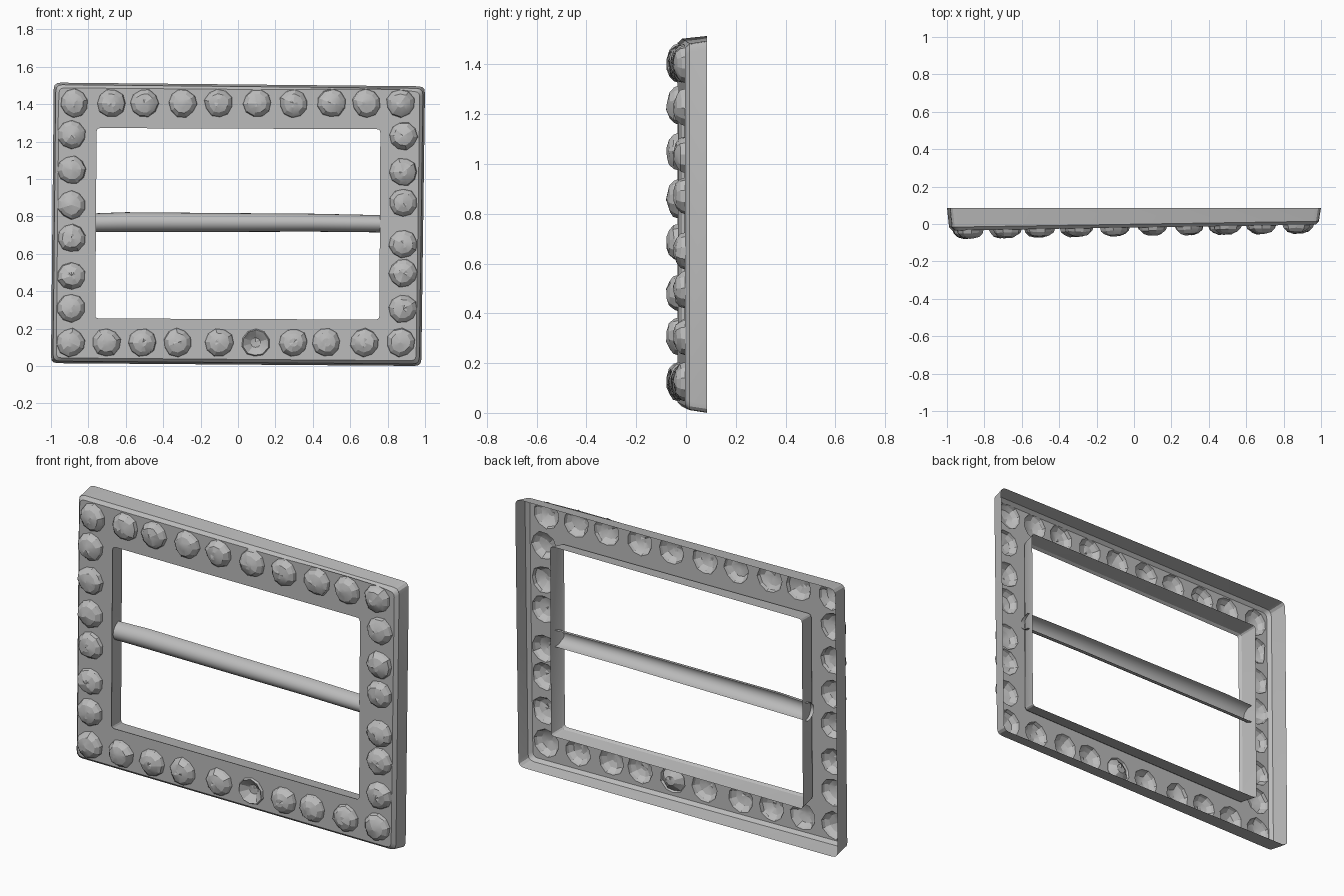
import bpy, bmesh, math, random
from mathutils import Vector

random.seed(4)
if "Cube" in bpy.data.objects:
    bpy.data.objects.remove(bpy.data.objects["Cube"], do_unlink=True)

grey = bpy.data.materials.new("cast grey metal")
grey.use_nodes = True
COL = (0.5, 0.5, 0.5, 1)
grey.diffuse_color = COL
grey.node_tree.nodes["Principled BSDF"].inputs["Base Color"].default_value = COL

BACK = 0.085      # open rear rim
SIDES = 10        # facets around each stone
RADIUS = 0.077


def front_y(x):
    """The front sheet leans forward slightly towards the right-hand end."""
    return -0.019 + 0.016 * x


def finish(bm, name, smooth=None):
    bmesh.ops.recalc_face_normals(bm, faces=bm.faces[:])
    me = bpy.data.meshes.new(name)
    bm.to_mesh(me)
    bm.free()
    me.materials.append(grey)
    ob = bpy.data.objects.new(name, me)
    bpy.context.scene.collection.objects.link(ob)
    if smooth:
        bpy.ops.object.select_all(action='DESELECT')
        ob.select_set(True)
        bpy.context.view_layer.objects.active = ob
        bpy.ops.object.shade_smooth_by_angle(angle=math.radians(smooth))
    return ob


def rounded(corners, r, steps=3):
    """Closed outline with rounded corners, as (x, z) points."""
    pts = []
    n = len(corners)
    for i in range(n):
        c = Vector(corners[i])
        a = c + (Vector(corners[i - 1]) - c).normalized() * r
        b = c + (Vector(corners[(i + 1) % n]) - c).normalized() * r
        for k in range(steps + 1):
            t = k / steps
            pts.append(a * (1 - t) ** 2 + c * 2 * t * (1 - t) + b * t * t)
    return pts


def inset(corners, d):
    """Move the four corners inwards by d (outwards if negative)."""
    cx = sum(c[0] for c in corners) / 4
    cz = sum(c[1] for c in corners) / 4
    return [(x - math.copysign(d, x - cx), z - math.copysign(d, z - cz)) for x, z in corners]


def loop_verts(bm, pts, y):
    """y is a function of x giving the depth of the loop."""
    return [bm.verts.new((p[0], y(p[0]), p[1])) for p in pts]


def bridge(bm, a, b):
    n = len(a)
    for i in range(n):
        j = (i + 1) % n
        bm.faces.new((a[i], a[j], b[j], b[i]))


# Stone centres: top and bottom rows, then the two side columns
XS_TOP = [-.875, -.677, -.50, -.297, -.104, .104, .297, .50, .687, .869]
XS_BOT = [-.895, -.703, -.51, -.324, -.099, .094, .297, .473, .676, .869]
ZS_LEFT = [1.235, 1.048, .861, .684, .481, .31]
ZS_RIGHT = [1.23, 1.037, .872, .652, .497, .305]
stones = [(x, 1.405) for x in XS_TOP] + [(x, .125) for x in XS_BOT]
stones += [(-.89, z) for z in ZS_LEFT] + [(.883, z) for z in ZS_RIGHT]
MISSING = len(XS_TOP) + 5    # the setting whose stone is pushed in

seats = []
for cx, cz in stones:
    turn = random.uniform(0, 1)
    seats.append([(cx + RADIUS * random.uniform(.93, 1.03) * math.cos(turn + math.tau * k / SIDES),
                   cz + RADIUS * random.uniform(.93, 1.03) * math.sin(turn + math.tau * k / SIDES))
                  for k in range(SIDES)])

# Frame: pierced front sheet with drafted outer and inner walls, open behind
OUTER = [(-1.0, .015), (.98, .0), (1.0, 1.495), (-.985, 1.515)]
INNER = [(-.785, .232), (.778, .226), (.783, 1.288), (-.778, 1.294)]
bm = bmesh.new()
o_face = loop_verts(bm, rounded(inset(OUTER, .028), .03), front_y)
i_face = loop_verts(bm, rounded(inset(INNER, -.022), .02), front_y)
holes = [loop_verts(bm, s, front_y) for s in seats]
edges = []
for ring in [o_face, i_face] + holes:
    edges += [bm.edges.new((ring[k - 1], ring[k])) for k in range(len(ring))]
bmesh.ops.triangle_fill(bm, edges=edges, use_beauty=True, normal=(0, -1, 0))
o_mid = loop_verts(bm, rounded(inset(OUTER, .011), .035), lambda x: front_y(x) + .018)
o_back = loop_verts(bm, rounded(OUTER, .035), lambda x: BACK)
i_mid = loop_verts(bm, rounded(inset(INNER, -.012), .02), lambda x: front_y(x) + .015)
i_back = loop_verts(bm, rounded(INNER, .02), lambda x: BACK)
for a, b in ((o_face, o_mid), (o_mid, o_back), (i_face, i_mid), (i_mid, i_back)):
    bridge(bm, a, b)
finish(bm, "buckle_frame", 25)

# Stones: hollow faceted domes standing on the rim of each hole
DOME = [(1.0, 0), (.93, .016), (.68, .034), (.30, .043)]
DENT = [(1.0, 0), (.92, .012), (.72, .0), (.35, -.022)]
for n, ((cx, cz), seat) in enumerate(zip(stones, seats)):
    profile = DENT if n == MISSING else DOME
    bm = bmesh.new()
    prev = None
    for scale, height in profile:
        wob = 0 if prev is None else .004
        ring = [bm.verts.new((cx + (x - cx) * scale,
                              front_y(x) - height + random.uniform(-wob, wob),
                              cz + (z - cz) * scale)) for x, z in seat]
        if prev:
            bridge(bm, prev, ring)
        prev = ring
    tip = bm.verts.new((cx, front_y(cx) - profile[-1][1] * 1.05, cz))
    for k in range(SIDES):
        bm.faces.new((prev[k - 1], prev[k], tip))
    finish(bm, f"stone_{n + 1:02d}", 18)

# Centre bar: a half-round channel, open at the back, thinning to one end
bm = bmesh.new()
ARC = 12
prev = None
for x, z, r in ((-.792, .765, .050), (-.6, .769, .053), (0, .767, .050),
                (.4, .766, .048), (.788, .760, .046)):
    ring = [bm.verts.new((x, .055 - .06 * math.sin(math.pi * k / ARC),
                          z + r * math.cos(math.pi * k / ARC))) for k in range(ARC + 1)]
    if prev:
        for k in range(ARC):
            bm.faces.new((prev[k], prev[k + 1], ring[k + 1], ring[k]))
    prev = ring
finish(bm, "centre_bar", 40)
